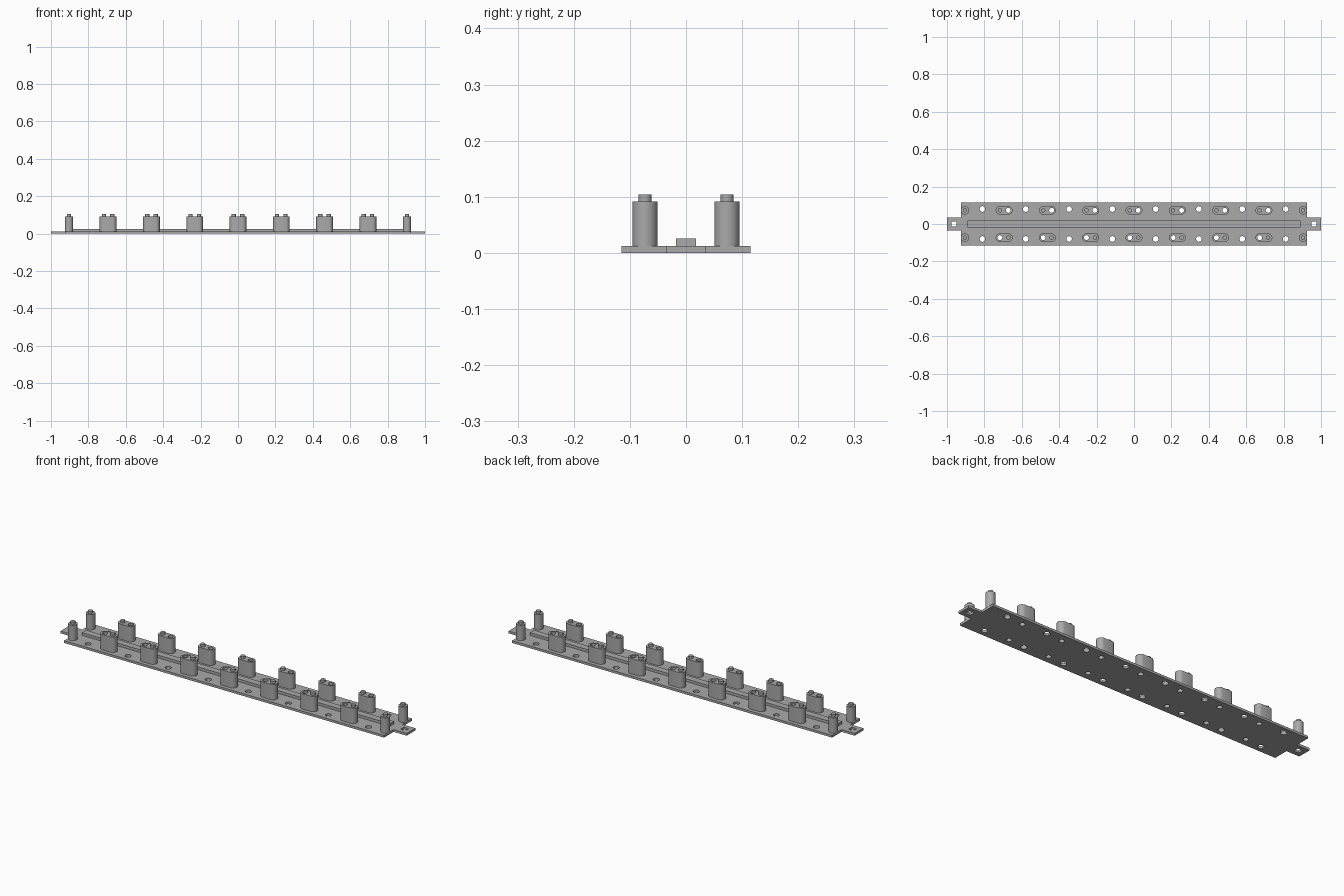
import bpy
from math import sin, cos, pi, radians

if "Cube" in bpy.data.objects:
    bpy.data.objects.remove(bpy.data.objects["Cube"], do_unlink=True)

grey = bpy.data.materials.new("mid grey")
grey.use_nodes = True
grey.diffuse_color = (0.4, 0.4, 0.4, 1)
grey.node_tree.nodes["Principled BSDF"].inputs["Base Color"].default_value = (0.4, 0.4, 0.4, 1)

PLATE_TOP, POST_TOP, PEG_TOP = 0.012, 0.092, 0.104
ROW, PITCH, HALF = 0.073, 0.2315, 0.0225    # post row offset, block pitch, half pair spacing
POST_R, PEG_R, BORE_R, HOLE_R = 0.0225, 0.0115, 0.013, 0.015


def rect(x0, x1, y0, y1):
    return [(x0, y0), (x1, y0), (x1, y1), (x0, y1)]


def capsule(x, y, half, r, n=32):
    """Circle when half is 0, otherwise a slot along x."""
    pts = []
    for i in range(n):
        a = 2 * pi * (i + 0.5) / n
        pts.append((x + (half if cos(a) > 0 else -half) + r * cos(a), y + r * sin(a)))
    return pts


def slab(name, outlines, z0, z1):
    """Extrude a filled outline; outlines nested in it become holes."""
    curve = bpy.data.curves.new(name, 'CURVE')
    curve.dimensions = '2D'
    curve.fill_mode = 'BOTH'
    curve.extrude = (z1 - z0) / 2
    for pts in outlines:
        spline = curve.splines.new('POLY')
        spline.points.add(len(pts) - 1)
        for p, (x, y) in zip(spline.points, pts):
            p.co = (x, y, 0, 1)
        spline.use_cyclic_u = True
    ob = bpy.data.objects.new(name, curve)
    ob.location.z = (z0 + z1) / 2
    bpy.context.collection.objects.link(ob)
    bpy.ops.object.select_all(action='DESELECT')
    ob.select_set(True)
    bpy.context.view_layer.objects.active = ob
    bpy.ops.object.convert(target='MESH')
    ob.data.materials.clear()
    ob.data.materials.append(grey)
    bpy.ops.object.shade_smooth_by_angle(angle=radians(35))
    return ob


bores = []

# Two rows of paired posts, each with a peg and a through bore
for row, side in (("front", -1), ("back", 1)):
    y = side * ROW
    for k in range(-3, 4):
        x = k * PITCH
        bore = capsule(x + side * HALF, y, 0, BORE_R)
        bores.append(bore)
        slab(f"{row}_block_{k + 4}", [capsule(x, y, HALF, POST_R), bore], PLATE_TOP, POST_TOP)
        slab(f"{row}_peg_{k + 4}", [capsule(x - side * HALF, y, 0, PEG_R)], POST_TOP, PEG_TOP)

    # Single end posts
    for end, s in (("right", -1), ("left", 1)):
        x = s * (4 * PITCH - HALF)
        slab(f"{row}_{end}_post", [capsule(x, y, 0, POST_R)], PLATE_TOP, POST_TOP)
        slab(f"{row}_{end}_peg", [capsule(x, y, 0, PEG_R)], POST_TOP, PEG_TOP)

    # Screw holes between the blocks
    for k in range(8):
        bores.append(capsule((k - 3.5) * PITCH, side * 0.08, 0, HOLE_R))

# Base plate with narrow end tabs and square tab holes
quarter = [(1, -0.036), (1, 0.036), (0.925, 0.036), (0.925, 0.115)]
outline = quarter + [(-x, -y) for x, y in [(0.925, -0.115), (0.925, -0.036), (1, -0.036), (1, 0.036),
                                         (0.925, 0.036), (0.925, 0.115)]] + [(0.925, -0.115), (0.925, -0.036)]
tab_holes = [rect(s * 0.963 - 0.014, s * 0.963 + 0.014, -0.014, 0.014) for s in (-1, 1)]
slab("base_plate", [outline] + bores + tab_holes, 0, PLATE_TOP)

# Raised centre rail
slab("centre_rail", [rect(-0.89, 0.89, -0.0175, 0.0175)], PLATE_TOP, 0.026)
